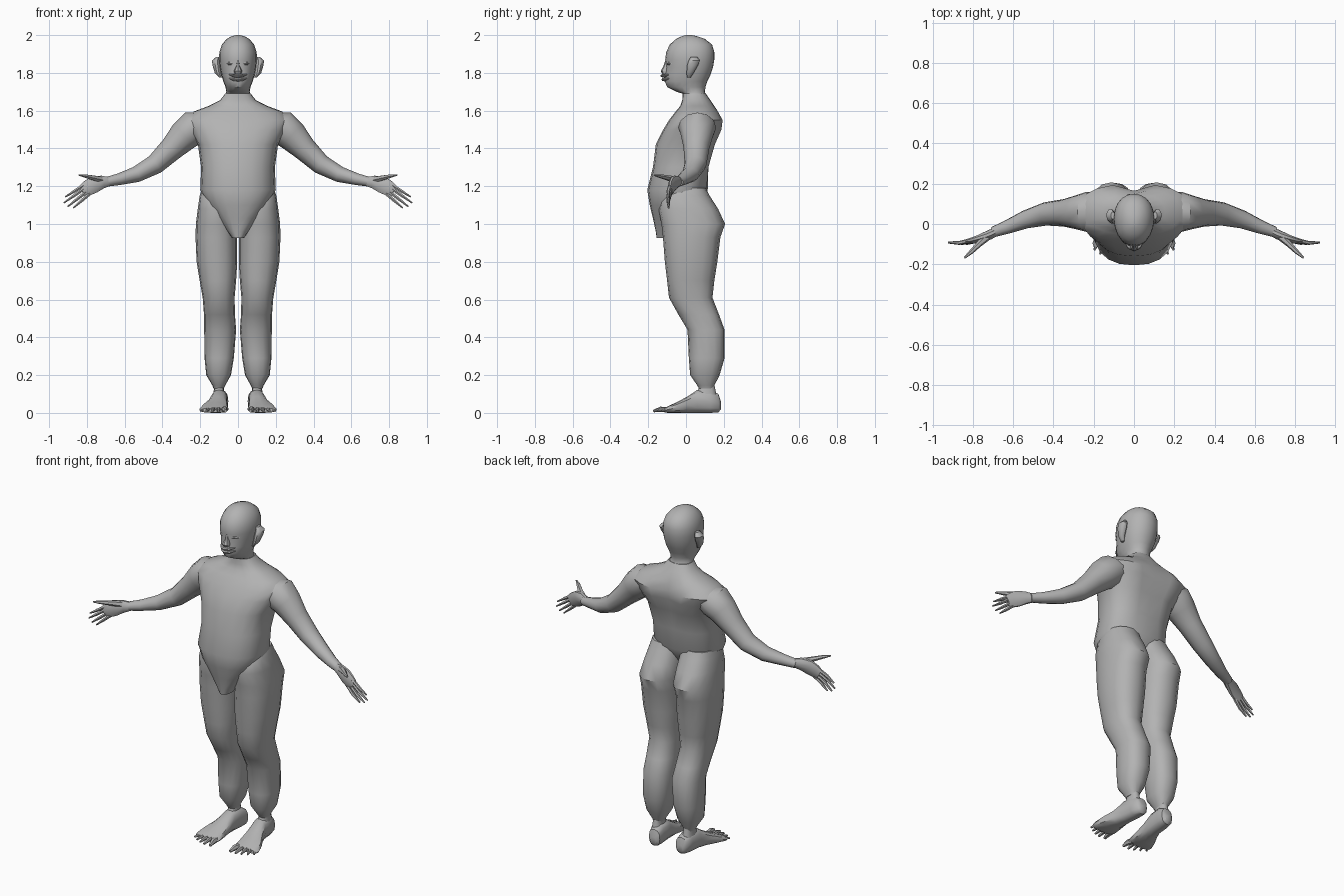
import bpy, bmesh, math
from mathutils import Vector as V

skin = bpy.data.materials.new("plain grey")
skin.diffuse_color = (0.45, 0.45, 0.45, 1)


def spow(v, p):
    return math.copysign(abs(v) ** p, v)


def add_loft(bm, rings):
    rows = [[bm.verts.new(p) for p in r] for r in rings]
    n = len(rows[0])
    for a, b in zip(rows, rows[1:]):
        for i in range(n):
            bm.faces.new((a[i], a[(i + 1) % n], b[(i + 1) % n], b[i]))
    bm.faces.new(rows[0][::-1])
    bm.faces.new(rows[-1])


def section(z, x0, x1, yf, yb, n=16, p=0.85, groove=0, ym=None):
    """Horizontal rounded section between x0..x1 and yf..yb, widest at ym."""
    ym = (yf + yb) / 2 if ym is None else ym
    c, w, pts = (x0 + x1) / 2, (x1 - x0) / 2, []
    for i in range(n):
        t = 2 * math.pi * i / n
        x, s = c + w * spow(math.cos(t), p), spow(math.sin(t), p)
        y = ym + s * ((yb - ym) if s > 0 else (ym - yf))
        if s > 0.5:
            y -= groove * math.exp(-(x / 0.05) ** 2)
        pts.append(V((x, y, z)))
    return pts


def tube(path, n=10):
    """Rings along a path of (x, y, z, vertical radius, depth radius)."""
    pts, rings = [V(q[:3]) for q in path], []
    for i, q in enumerate(path):
        d = (pts[min(i + 1, len(pts) - 1)] - pts[max(i - 1, 0)]).normalized()
        ref = V((0, 1, 0)) if abs(d.y) < 0.85 else V((1, 0, 0))
        u = d.cross(ref).normalized()
        h = u.cross(d)
        rings.append([pts[i] + u * q[3] * math.sin(2 * math.pi * k / n)
                      + h * q[4] * math.cos(2 * math.pi * k / n) for k in range(n)])
    return rings


def make(name, lofts, mirror=False, angle=40):
    bm = bmesh.new()
    for r in lofts:
        add_loft(bm, r)
    bmesh.ops.recalc_face_normals(bm, faces=bm.faces)
    me = bpy.data.meshes.new(name)
    bm.to_mesh(me)
    bm.free()
    me.materials.append(skin)
    ob = bpy.data.objects.new(name, me)
    bpy.context.collection.objects.link(ob)
    bpy.ops.object.select_all(action='DESELECT')
    ob.select_set(True)
    bpy.context.view_layer.objects.active = ob
    bpy.ops.object.shade_smooth_by_angle(angle=math.radians(angle))
    if mirror:
        ob.modifiers.new("mirror", 'MIRROR').use_mirror_merge = False
    return ob


# torso: z, half width, front, back, widest depth, spine groove
torso = [(0.925, .03, -.155, -.06, -.10, 0), (0.96, .055, -.16, -.04, -.09, 0),
         (1.03, .11, -.175, 0, -.06, 0), (1.10, .165, -.192, .07, -.04, 0),
         (1.18, .2, -.205, .115, -.03, 0), (1.30, .195, -.175, .125, 0, .01),
         (1.42, .212, -.16, .16, .02, .02), (1.50, .26, -.12, .195, .04, .03),
         (1.55, .285, -.09, .2, .06, .035), (1.595, .235, -.055, .175, .06, .02),
         (1.625, .155, -.03, .15, .06, 0), (1.655, .095, -.02, .13, .05, 0),
         (1.69, .068, -.018, .105, .045, 0)]
make("torso", [[section(z, -w, w, f, b, 20, .85, g, m) for z, w, f, b, m, g in torso]])

# head with neck
head = [(1.64, .075, -.015, .12, .05), (1.69, .065, -.018, .103, .04),
        (1.70, .062, -.05, .1, .03), (1.725, .066, -.1, .103, .02),
        (1.755, .078, -.112, .113, .02), (1.79, .088, -.113, .13, .03),
        (1.83, .096, -.104, .143, .03), (1.87, .1, -.11, .15, .03),
        (1.91, .099, -.105, .15, .03), (1.95, .085, -.086, .138, .03),
        (1.98, .06, -.052, .1, .025), (1.995, .032, -.02, .055, .02),
        (2.0, .01, 0, .03, .015)]
make("head", [[section(z, -w, w, f, b, 20, .95, 0, m) for z, w, f, b, m in head]])

# face details
make("nose", [[section(1.795, -.018, .018, -.125, -.08, 8),
               section(1.81, -.022, .022, -.134, -.08, 8),
               section(1.835, -.01, .01, -.12, -.08, 8),
               section(1.865, -.007, .007, -.11, -.08, 8)]])
for nm, z, y in (("upper_lip", 1.785, -.118), ("lower_lip", 1.765, -.113)):
    make(nm, [tube([(-.045, y + .028, z + .006, .003, .005), (-.022, y + .006, z, .008, .014),
                    (0, y, z, .01, .018), (.022, y + .006, z, .008, .014),
                    (.045, y + .028, z + .006, .003, .005)], 8)])
make("eyes", [tube([(.02, -.098, 1.848, .003, .004), (.033, -.093, 1.85, .009, .01),
                    (.047, -.086, 1.85, .009, .01), (.062, -.072, 1.848, .003, .004)], 8)], True)
make("ears", [[section(1.775, .085, .1, .005, .025, 10, 1),
               section(1.80, .09, .123, .002, .042, 10, 1),
               section(1.84, .092, .135, .005, .065, 10, 1),
               section(1.865, .095, .138, .012, .075, 10, 1),
               section(1.885, .095, .115, .025, .06, 10, 1)]], True)

# arm, palm, fingers and thumb
arm = [(.17, .06, 1.535, .06, .09), (.235, .06, 1.51, .092, .1),
       (.285, .058, 1.468, .083, .085), (.35, .055, 1.4, .065, .068),
       (.44, .05, 1.315, .053, .058), (.54, .022, 1.262, .042, .045),
       (.63, -.015, 1.237, .031, .034), (.70, -.04, 1.222, .025, .026)]
palm = [(.68, -.035, 1.225, .024, .022), (.72, -.055, 1.222, .036, .024),
        (.765, -.072, 1.207, .046, .02), (.80, -.082, 1.188, .042, .016),
        (.825, -.085, 1.175, .033, .011)]
make("arms", [tube(arm, 12)], True)
make("palms", [tube(palm, 10)], True)
fingers = []
for bx, bz, tx, tz in ((.82, 1.203, .915, 1.143), (.815, 1.187, .922, 1.112),
                       (.803, 1.17, .902, 1.092), (.785, 1.16, .872, 1.085)):
    mx, mz = (bx + tx) / 2, (bz + tz) / 2
    fingers.append(tube([(bx, -.084, bz, .010, .011), (mx, -.094, mz, .009, .010),
                         (tx, -.092, tz, .004, .005)], 6))
make("fingers", fingers, True)
make("thumbs", [tube([(.725, -.06, 1.235, .018, .02), (.77, -.1, 1.245, .014, .015),
                      (.81, -.14, 1.254, .010, .011), (.842, -.168, 1.259, .004, .005)], 6)], True)

# legs: z, inner, outer, front, back
leg = [(1.19, .0, .19, -.09, .105), (1.15, -.0, .203, -.13, .125),
       (1.08, -.0, .213, -.145, .17), (1.0, .0, .223, -.13, .207),
       (.93, .004, .225, -.122, .182), (.8, .004, .219, -.112, .166),
       (.7, .01, .203, -.1, .15), (.61, .018, .187, -.09, .14),
       (.52, .016, .18, -.04, .175), (.44, .01, .179, .008, .204),
       (.29, .022, .177, .015, .204), (.2, .037, .168, .022, .178),
       (.145, .068, .135, .06, .15), (.13, .075, .13, .068, .145)]
make("legs", [[section(z, a, b, f, k, 16, .85) for z, a, b, f, k in leg]], True)
make("ankles", [[section(.15, .072, .128, .07, .15, 12), section(.125, .075, .127, .065, .155, 12),
                 section(.08, .065, .135, .04, .165, 12)]], True)

# feet: y, centre, half width, bottom, top
foot = [(.185, .088, .02, .02, .06), (.172, .089, .036, .003, .1), (.13, .094, .043, 0, .122),
        (.06, .1, .043, 0, .122), (.01, .108, .052, 0, .088), (-.05, .122, .07, 0, .056),
        (-.095, .128, .078, 0, .036), (-.115, .128, .072, .003, .025)]
rings = []
for y, c, w, b, t in foot:
    rings.append([V((c + w * spow(math.cos(a), .8), y, b + (t - b) * (.5 + .5 * spow(math.sin(a), .8))))
                  for a in [2 * math.pi * k / 12 for k in range(12)]])
make("feet", [rings], True)
toes = []
for i, (bx, tx, ty, r) in enumerate(((.075, .066, -.17, .016), (.103, .104, -.174, .012), (.127, .136, -.165, .011),
                                     (.15, .168, -.15, .010), (.173, .197, -.13, .010))):
    by = -.1 + .008 * i
    toes.append(tube([(bx, by, .016, r, r), ((bx + tx) / 2, (by + ty) / 2, .019, r, r),
                      (tx, ty, .01, r * .5, r * .5)], 6))
make("toes", toes, True)
